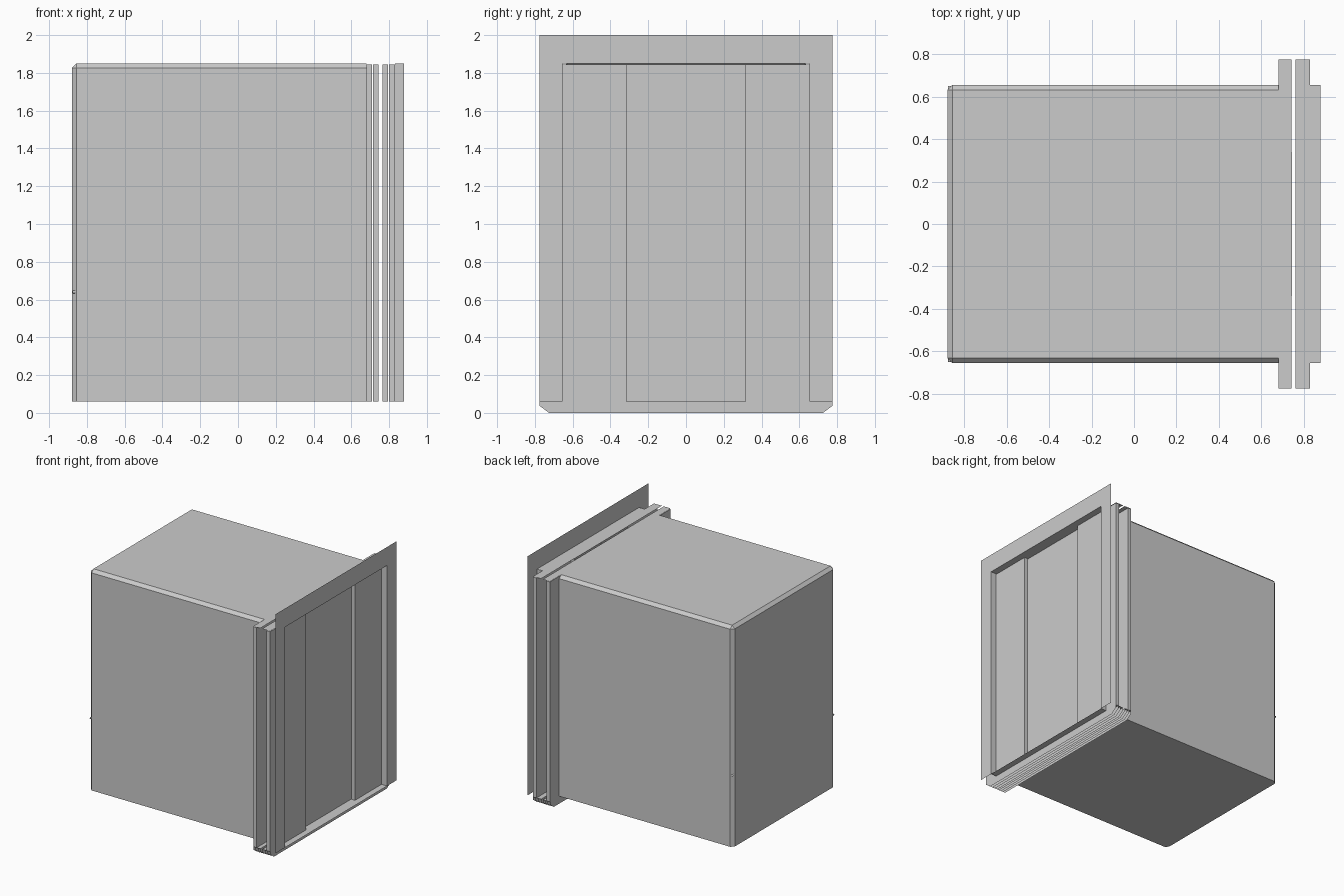
import bpy, bmesh
from mathutils import Vector

if "Cube" in bpy.data.objects:
    bpy.data.objects.remove(bpy.data.objects["Cube"])

FLOOR, TOP = 0.06, 1.85      # cabin floor and ceiling heights
IN, OUT = 0.655, 0.775       # half widths of opening and of frame


def finish(name, bm):
    me = bpy.data.meshes.new(name)
    bm.to_mesh(me)
    bm.free()
    ob = bpy.data.objects.new(name, me)
    bpy.context.collection.objects.link(ob)
    return ob


def sheet(name, *polys):
    """Thin flat faces, one per list of points."""
    bm = bmesh.new()
    for p in polys:
        bm.faces.new([bm.verts.new(v) for v in p])
    bmesh.ops.remove_doubles(bm, verts=bm.verts, dist=1e-5)
    return finish(name, bm)


def box_mesh(x0, x1, y0, y1, z0, z1):
    bm = bmesh.new()
    bmesh.ops.create_cube(bm, size=1)
    for v in bm.verts:
        v.co = Vector((x1 if v.co.x > 0 else x0, y1 if v.co.y > 0 else y0,
                       z1 if v.co.z > 0 else z0))
    return bm


# Cabin shell: open at the doorway, chamfered roof and rear corner edges
bm = box_mesh(-0.88, 0.68, -IN, IN, FLOOR, TOP)
bm.normal_update()
bmesh.ops.delete(bm, geom=[f for f in bm.faces if f.normal.x > 0.9], context='FACES')
edges = []
for e in bm.edges:
    a, b = e.verts[0].co, e.verts[1].co
    roof = min(a.z, b.z) > 1 and len(e.link_faces) == 2
    corner = max(a.x, b.x) < 0 and abs(a.z - b.z) > 1
    if roof or corner:
        edges.append(e)
bmesh.ops.bevel(bm, geom=edges, offset=0.024, segments=1, affect='EDGES', profile=0.5)
finish("cabin_shell", bm)

# Handrail following the side and rear walls
cu = bpy.data.curves.new("handrail", 'CURVE')
cu.dimensions = '3D'
cu.bevel_depth = 0.008
cu.bevel_resolution = 2
cu.use_fill_caps = True
sp = cu.splines.new('POLY')
pts = [(0.5, -0.645), (-0.871, -0.645), (-0.871, 0.645), (0.5, 0.645)]
sp.points.add(len(pts) - 1)
for p, (x, y) in zip(sp.points, pts):
    p.co = (x, y, 0.64, 1)
bpy.context.collection.objects.link(bpy.data.objects.new("handrail", cu))

# Telescopic door panels: (label, x of outer leaf, x of centre leaf)
for label, xo, xc in (("cabin", 0.68, 0.715), ("landing", 0.80, 0.765)):
    for side, s in (("left", -1), ("right", 1)):
        for leaf, x, a, b in (("outer", xo, 0.315, OUT), ("centre", xc, 0.001, 0.34)):
            y0, y1 = sorted((s * a, s * b))
            finish(f"{label}_door_{leaf}_{side}",
                   box_mesh(x, x + 0.03, y0, y1, FLOOR, TOP - 0.005))

# Sills and head tracks, with guide fins hanging below each sill
for label, x0, x1 in (("cabin", 0.68, 0.742), ("landing", 0.76, 0.83)):
    for part, z in (("sill", FLOOR), ("head_track", TOP)):
        sheet(f"{label}_{part}",
              [(x0, -OUT, z), (x1, -OUT, z), (x1, OUT, z), (x0, OUT, z)])
    w = (x1 - x0) / 3
    fins = []
    for i in range(4):
        x = x0 + i * w
        fins.append([(x, OUT, FLOOR), (x, OUT, 0.037), (x, 0.725, 0),
                     (x, -0.725, 0), (x, -OUT, 0.037), (x, -OUT, FLOOR)])
    sheet(f"{label}_sill_fins", *fins)

# Landing reveal: a four-sided lining between the doors and the surround
loop = [(-IN, FLOOR), (IN, FLOOR), (IN, TOP), (-IN, TOP)]
sheet("landing_reveal", *[
    [(0.83, *loop[i]), (0.88, *loop[i]), (0.88, *loop[i - 1]), (0.83, *loop[i - 1])]
    for i in range(4)])

# Flat doorway surround: two legs and a header
X = 0.88
surround = [[(X, s * IN, FLOOR), (X, s * OUT, FLOOR), (X, s * OUT, TOP), (X, s * IN, TOP)]
            for s in (-1, 1)]
surround.append([(X, -OUT, TOP), (X, -IN, TOP), (X, IN, TOP), (X, OUT, TOP),
                 (X, OUT, 2), (X, -OUT, 2)])
sheet("doorway_surround", *surround)
